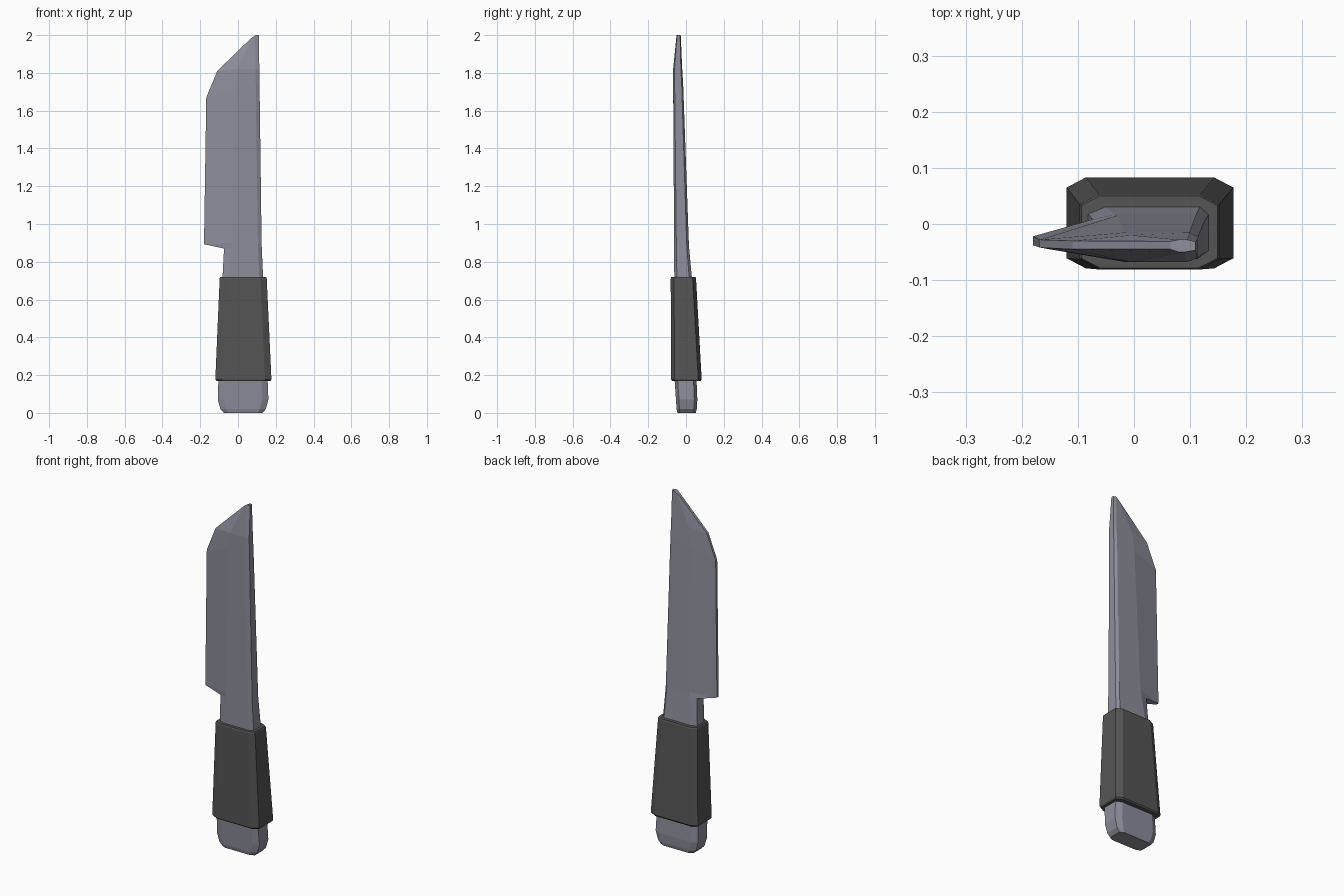
import bpy, bmesh

if "Cube" in bpy.data.objects:
    bpy.data.objects.remove(bpy.data.objects["Cube"])


def material(name, c):
    m = bpy.data.materials.new(name)
    m.diffuse_color = (*c, 1)
    m.use_nodes = True
    m.node_tree.nodes["Principled BSDF"].inputs["Base Color"].default_value = m.diffuse_color
    return m


steel = material("steel", (0.27, 0.27, 0.33))
grip = material("dark_grip", (0.09, 0.09, 0.09))


def loft(name, rings, mat):
    """Skin a stack of rings and cap both ends."""
    bm = bmesh.new()
    loops = [[bm.verts.new(p) for p in r] for r in rings]
    for a, b in zip(loops, loops[1:]):
        n = len(a)
        for i in range(n):
            j = (i + 1) % n
            bm.faces.new((a[i], a[j], b[j], b[i]))
    bm.faces.new(loops[0][::-1])
    bm.faces.new(loops[-1])
    bmesh.ops.recalc_face_normals(bm, faces=bm.faces)
    me = bpy.data.meshes.new(name)
    bm.to_mesh(me)
    bm.free()
    me.materials.append(mat)
    ob = bpy.data.objects.new(name, me)
    bpy.context.collection.objects.link(ob)
    return ob


def octagon(x0, x1, y0, y1, z, cx, cy):
    """Rectangle with cut corners."""
    return [(x0, y0 + cy, z), (x0 + cx, y0, z), (x1 - cx, y0, z), (x1, y0 + cy, z),
            (x1, y1 - cy, z), (x1 - cx, y1, z), (x0 + cx, y1, z), (x0, y1 - cy, z)]


def blade_ring(edge, shoulder, spine, ys, edge_y):
    """edge, shoulder, spine are (x, z); ys is front/back; edge_y is edge front/back."""
    (ex, ez), (hx, hz), (sx, sz) = edge, shoulder, spine
    f, b = ys
    c = (b - f) * 0.15
    return [(ex, edge_y[0], ez), (hx, f, hz), (sx - 0.02, f, sz), (sx, f + c, sz),
            (sx, b - c, sz), (sx - 0.015, b, sz), (hx, b, hz), (ex, edge_y[1], ez)]


# Pommel with rounded bottom
loft("pommel", [
    octagon(-0.075, 0.13, -0.045, 0.052, 0.005 - 0.005, 0.025, 0.012),
    octagon(-0.093, 0.147, -0.05, 0.057, 0.02, 0.03, 0.015),
    octagon(-0.107, 0.161, -0.053, 0.06, 0.07, 0.033, 0.016),
    octagon(-0.104, 0.157, -0.06, 0.056, 0.17, 0.033, 0.016)], steel)

# Tapered grip with small end bevels
loft("grip", [
    octagon(-0.115, 0.172, -0.075, 0.078, 0.17, 0.033, 0.018),
    octagon(-0.12, 0.177, -0.079, 0.083, 0.178, 0.034, 0.018),
    octagon(-0.097, 0.152, -0.081, 0.053, 0.712, 0.034, 0.018),
    octagon(-0.094, 0.149, -0.078, 0.05, 0.72, 0.033, 0.017)], grip)

# Blade: neck, heel step, long body, slanted tip
loft("blade", [
    blade_ring((-0.082, 0.715), (-0.05, 0.715), (0.133, 0.715), (-0.062, 0.031), (-0.048, 0.018)),
    blade_ring((-0.074, 0.87), (-0.035, 0.87), (0.126, 0.87), (-0.063, 0.017), (-0.052, 0.008)),
    blade_ring((-0.18, 0.893), (-0.03, 0.9), (0.125, 0.9), (-0.063, 0.015), (-0.038, -0.022)),
    blade_ring((-0.168, 1.67), (-0.015, 1.72), (0.114, 1.74), (-0.068, -0.015), (-0.042, -0.028)),
    blade_ring((-0.11, 1.81), (-0.005, 1.82), (0.113, 1.82), (-0.068, -0.02), (-0.045, -0.03)),
    blade_ring((0.065, 1.98), (0.08, 1.99), (0.11, 2.0), (-0.05, -0.028), (-0.045, -0.031))], steel)
